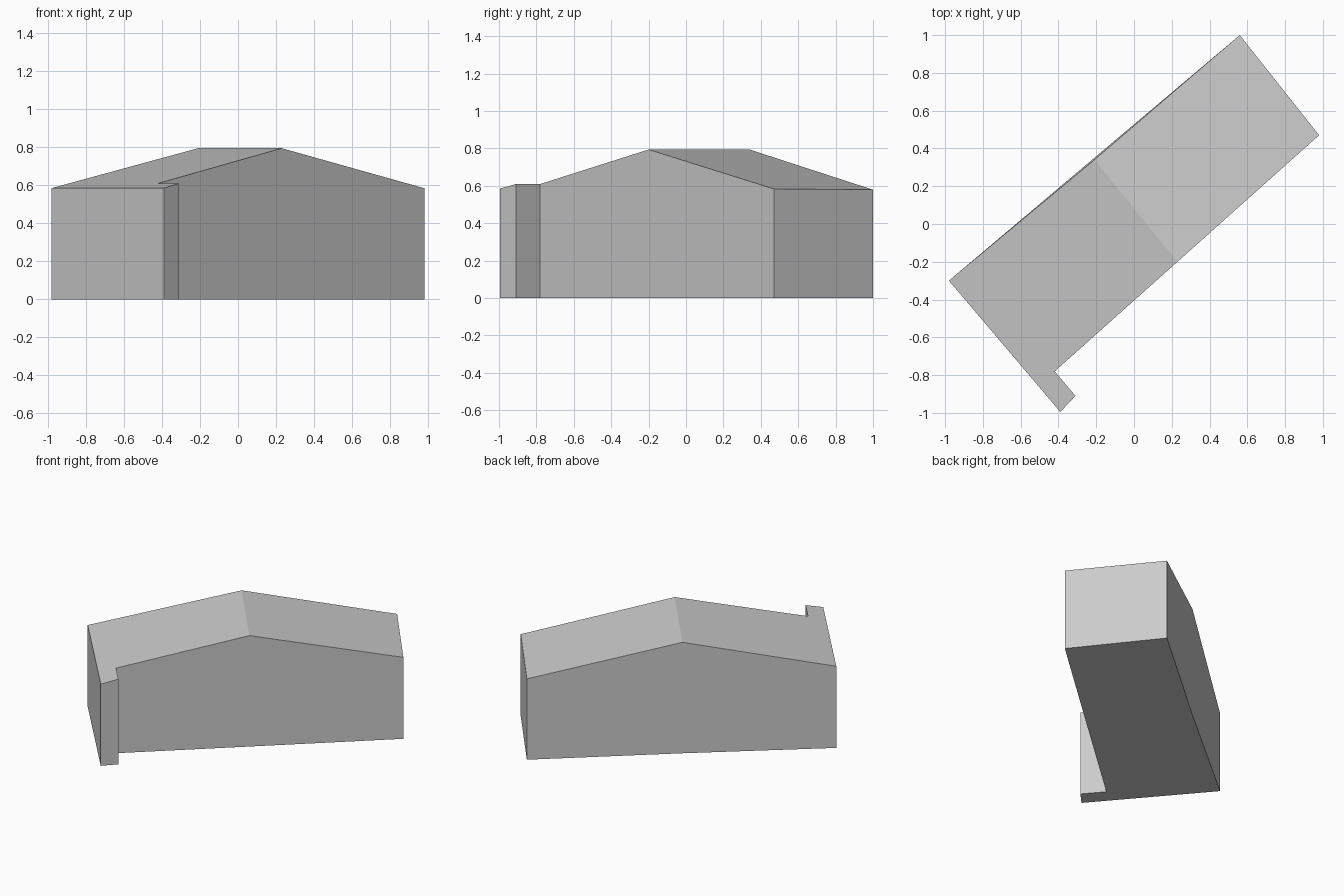
import bpy
import bmesh
from mathutils import Vector

cube = bpy.data.objects.get("Cube")
if cube:
    bpy.data.objects.remove(cube, do_unlink=True)

# Single plain grey for walls and roof
grey = bpy.data.materials.new("plain_grey")
grey.use_nodes = True
colour = (0.6, 0.6, 0.6, 1)
grey.diffuse_color = colour
grey.node_tree.nodes["Principled BSDF"].inputs["Base Color"].default_value = colour

# Plan outline, anticlockwise, with the two ridge ends on the long sides
west, wing_outer, wing_inner, notch = (-0.98, -0.30), (-0.39, -0.995), (-0.31, -0.91), (-0.42, -0.78)
ridge_front, east, north, ridge_back = (0.23, -0.20), (0.98, 0.47), (0.56, 1.0), (-0.21, 0.34)
plan = [west, wing_outer, wing_inner, notch, ridge_front, east, north, ridge_back]

RIDGE_Z = 0.795
PITCH = 0.212
along = (Vector(north) - Vector(west)).normalized()
ridge_pos = (Vector(ridge_front) + Vector(ridge_back)).dot(along) / 2


def roof_height(point):
    """Height of the gabled roof above a plan point."""
    return RIDGE_Z - PITCH * abs(Vector(point).dot(along) - ridge_pos)


bm = bmesh.new()
base = [bm.verts.new((x, y, 0)) for x, y in plan]
top = [bm.verts.new((x, y, roof_height((x, y)))) for x, y in plan]

# Floor and the two roof slopes
bm.faces.new(base[::-1])
bm.faces.new(top[:5] + top[7:])
bm.faces.new(top[4:])

# End walls, wing walls and the two gabled long walls
for path in ([0, 1], [1, 2], [2, 3], [3, 4, 5], [5, 6], [6, 7, 0]):
    bm.faces.new([base[i] for i in path] + [top[i] for i in reversed(path)])

bmesh.ops.recalc_face_normals(bm, faces=bm.faces[:])
mesh = bpy.data.meshes.new("gabled_building")
bm.to_mesh(mesh)
bm.free()
mesh.materials.append(grey)
building = bpy.data.objects.new("gabled_building", mesh)
bpy.context.collection.objects.link(building)
